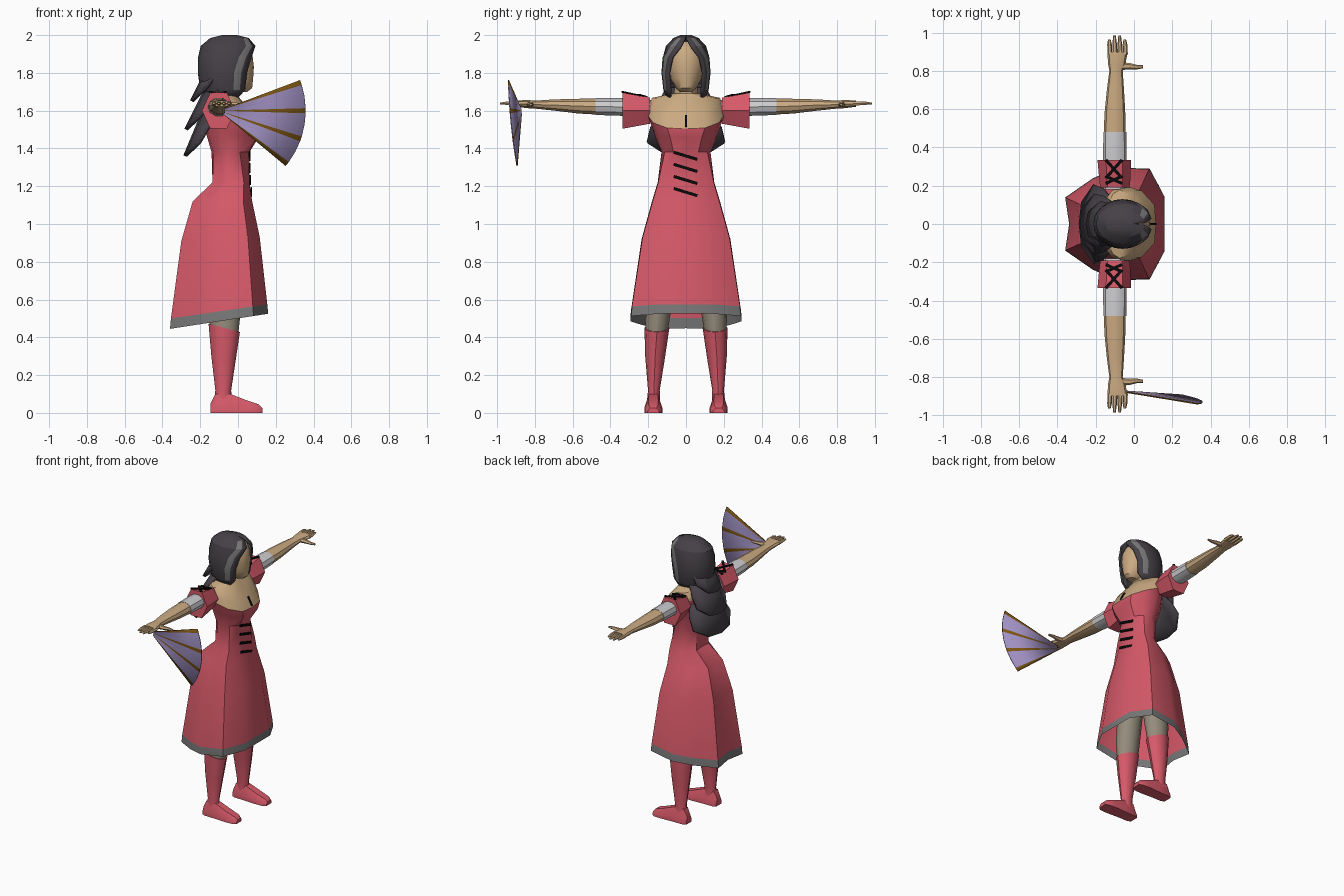
import bpy, bmesh
from math import sin, cos, pi, radians
from mathutils import Vector

if "Cube" in bpy.data.objects:
    bpy.data.objects.remove(bpy.data.objects["Cube"])


def material(name, r, g, b):
    m = bpy.data.materials.new(name)
    m.use_nodes = True
    m.diffuse_color = (r, g, b, 1)
    m.node_tree.nodes["Principled BSDF"].inputs["Base Color"].default_value = (r, g, b, 1)
    return m


RED = material("rose red cloth", .67, .1, .14)
SKIN = material("skin", .59, .4, .22)
HAIR = material("dark hair", .06, .052, .062)
GREY = material("grey", .19, .185, .185)
STOCKING = material("stocking", .3, .26, .2)
PURPLE = material("lilac paper", .35, .28, .54)
BROWN = material("brown wood", .2, .09, .006)
BLACK = material("black lace", .003, .003, .003)
WHITE = material("white cloth", .61, .61, .63)


def build(name, verts, faces, mats, thick=0, angle=35):
    """faces: list of (vertex indices, material index)"""
    me = bpy.data.meshes.new(name)
    bm = bmesh.new()
    vs = [bm.verts.new(v) for v in verts]
    for idx, mat in faces:
        bm.faces.new([vs[i] for i in idx]).material_index = mat
    bmesh.ops.recalc_face_normals(bm, faces=bm.faces)
    bm.to_mesh(me)
    bm.free()
    for m in mats:
        me.materials.append(m)
    ob = bpy.data.objects.new(name, me)
    bpy.context.scene.collection.objects.link(ob)
    bpy.ops.object.select_all(action='DESELECT')
    ob.select_set(True)
    bpy.context.view_layer.objects.active = ob
    bpy.ops.object.shade_smooth_by_angle(angle=radians(angle))
    if thick:
        mod = ob.modifiers.new("thickness", 'SOLIDIFY')
        mod.thickness, mod.offset = thick, 0
    return ob


def loft(name, rings, mats, rule=lambda i, j: 0, caps=(1, 1), closed=True, **kw):
    n = len(rings[0])
    faces = []
    for i in range(len(rings) - 1):
        for j in range(n if closed else n - 1):
            k = (j + 1) % n
            faces.append(((i*n + j, i*n + k, i*n + n + k, i*n + n + j), rule(i, j)))
    if caps[0]:
        faces.append((range(n), rule(0, 0)))
    if caps[1]:
        faces.append((range((len(rings) - 1)*n, len(rings)*n), rule(len(rings) - 2, 0)))
    return build(name, [p for r in rings for p in r], faces, mats, **kw)


def flat_ring(z, x, y, rx, ry, tilt=0, n=12):
    return [(x + rx*cos(2*pi*j/n), y + ry*sin(2*pi*j/n), z - tilt*cos(2*pi*j/n)) for j in range(n)]


def arm_ring(s, y, x, z, rx, rz, n=10):
    return [(x + rx*cos(2*pi*j/n), s*y, z + rz*sin(2*pi*j/n)) for j in range(n)]


def bar(name, p, q, normal, width=.016, thick=.008):
    p, q, nrm = Vector(p), Vector(q), Vector(normal).normalized()
    side = (q - p).cross(nrm).normalized()*width/2
    up = nrm*thick/2
    loft(name, [[c + side + up, c - side + up, c - side - up, c + side - up] for c in (p, q)], [BLACK])


# Half outlines of the skirt and of the bodice, mirrored into full rings
SKIRT = [(1, 0), (1, .48), (.7, .98), (0, 1), (-.46, .8), (-1, .47), (-.92, 0)]
BODICE = [(1, 0), (.95, .5), (.5, .87), (-.05, 1), (-.5, .87), (-.9, .5), (-1, 0)]


def body_ring(shape, zf, zb, xb, xf, w):
    full = shape + [(a, -b) for a, b in shape[-2:0:-1]]
    return [((xf + xb)/2 + a*(xf - xb)/2, b*w, (zf + zb)/2 + a*(zf - zb)/2) for a, b in full]


# Dress with grey hem
neckline = body_ring(BODICE, 1.505, 1.63, -.185, .115, .2)
loft("dress", [
    body_ring(SKIRT, .525, .445, -.36, .16, .295),
    body_ring(SKIRT, .575, .5, -.355, .155, .292),
    body_ring(SKIRT, .93, .91, -.3, .115, .235),
    body_ring(SKIRT, 1.12, 1.12, -.24, .075, .18),
    body_ring(SKIRT, 1.22, 1.22, -.135, .06, .15),
    body_ring(BODICE, 1.38, 1.38, -.14, .06, .13),
    body_ring(BODICE, 1.46, 1.5, -.175, .11, .17),
    neckline], [RED, GREY], lambda i, j: int(i == 0), caps=(0, 0))

# Chest, shoulders and neck
loft("chest_and_neck", [
    neckline,
    body_ring(BODICE, 1.59, 1.64, -.18, .07, .2),
    body_ring(BODICE, 1.665, 1.67, -.15, .01, .18),
    body_ring(BODICE, 1.69, 1.695, -.125, -.005, .065),
    body_ring(BODICE, 1.78, 1.78, -.11, .0, .052)], [SKIN], caps=(0, 1))
bar("chest_line", (.115, 0, 1.515), (.082, 0, 1.575), (.9, 0, .4), .01)

# Slanted lacing on the bodice
for k, x in enumerate((.063, .063, .064, .069)):
    z = 1.38 - .064*k
    bar("bodice_lace", (x, -.065, z), (x, .06, z - .038), (1, 0, 0))

for s, side in ((1, "left"), (-1, "right")):
    # Arm: white undersleeve, bare forearm, hand
    loft(side + "_undersleeve", [arm_ring(s, .18, -.1, 1.6, .06, .06),
                                 arm_ring(s, .33, -.1, 1.62, .062, .05),
                                 arm_ring(s, .48, -.1, 1.622, .06, .047)], [WHITE])
    loft(side + "_forearm", [arm_ring(s, .47, -.1, 1.622, .057, .045),
                             arm_ring(s, .57, -.1, 1.624, .055, .041),
                             arm_ring(s, .7, -.097, 1.63, .045, .031),
                             arm_ring(s, .8, -.094, 1.632, .035, .022),
                             arm_ring(s, .84, -.09, 1.635, .046, .023),
                             arm_ring(s, .9, -.086, 1.637, .053, .017)], [SKIN])
    for k, tip in enumerate((.965, .985, .985, .965)):
        x = -.126 + .027*k
        loft(side + "_finger", [arm_ring(s, .885, x, 1.637, .013, .013, 6),
                                arm_ring(s, .94, x - .002, 1.64, .012, .011, 6),
                                arm_ring(s, tip, x - .003, 1.638, .007, .006, 6)], [SKIN])
    thumb = [(-.08, .825, .022), (-.02, .825, .016), (.015, .82, .012), (.048, .822, .008)]
    loft(side + "_thumb", [[(x, s*y + r*cos(j*pi/3), 1.632 + r*.8*sin(j*pi/3)) for j in range(6)]
                           for x, y, r in thumb], [SKIN])

    # Puffed sleeve with crossed laces on top
    loft(side + "_puff_sleeve", [arm_ring(s, .19, -.1, 1.6, .075, .08, 6),
                                 arm_ring(s, .215, -.1, 1.6, .08, .085, 6),
                                 arm_ring(s, .335, -.103, 1.6, .088, .11, 6)], [RED], angle=20)
    for y0, y1 in ((.24, .335), (.212, .25)):
        for d in (-.042, .042):
            bar(side + "_sleeve_lace", (-.105 - d, s*y0, 1.635 + .18*y0),
                (-.105 + d, s*y1, 1.639 + .18*y1), (0, 0, 1))

    # Stocking, boot shaft, shoe
    loft(side + "_stocking", [flat_ring(.36, -.073, s*.16, .068, .052),
                              flat_ring(.55, -.07, s*.148, .086, .07),
                              flat_ring(1, -.07, s*.09, .09, .085)], [STOCKING])
    loft(side + "_boot", [flat_ring(.06, -.08, s*.172, .046, .035),
                          flat_ring(.12, -.078, s*.17, .042, .031),
                          flat_ring(.3, -.075, s*.163, .066, .053),
                          flat_ring(.45, -.073, s*.154, .083, .066, .022)], [RED])
    shoe = [(-.145, .032, .05), (-.12, .042, .1), (-.04, .043, .1), (.05, .048, .065), (.11, .044, .045), (.13, .03, .025)]
    loft(side + "_shoe", [[(x, s*.173 + a*w, b*h) for a, b in
                           ((-1, 0), (-1, .4), (-.55, 1), (.55, 1), (1, .4), (1, 0))]
                          for x, w, h in shoe], [RED])

# Face
loft("head", [flat_ring(z, x, 0, rx, ry, n=16) for z, x, rx, ry in (
    (1.7, .005, .045, .03), (1.72, -.005, .08, .055), (1.77, -.02, .1, .082), (1.83, -.028, .112, .098),
    (1.89, -.035, .112, .1), (1.94, -.04, .095, .085), (1.965, -.04, .06, .05))], [SKIN])

# Hair shell, open round the face, with a grey streak on each side
COLS = 18


def hair_ring(z, x, rx, ry, opening):
    angles = [radians(opening + (360 - 2*opening)*j/COLS) for j in range(COLS + 1)]
    return [(x + rx*cos(a), ry*sin(a), z) for a in angles]


loft("hair", [hair_ring(*r) for r in (
    (1.67, -.06, .1, .1, 55), (1.71, -.06, .135, .115, 45), (1.8, -.06, .148, .125, 45),
    (1.88, -.055, .152, .12, 36), (1.94, -.05, .143, .102, 14), (1.98, -.045, .1, .065, 3),
    (1.995, -.045, .04, .03, 1))], [HAIR, GREY],
    lambda i, j: int(j in (1, COLS - 2) and 0 < i < 5), caps=(0, 1), closed=False, thick=.01, angle=25)

# Layered locks down the back
for x0, z0, w0, x1, z1, w1 in ((-.16, 1.82, .08, -.245, 1.65, .115),
                               (-.165, 1.72, .1, -.275, 1.5, .155),
                               (-.18, 1.6, .12, -.28, 1.36, .205)):
    rows = []
    for t in (0, .55, 1):
        x, z, w = x0 + (x1 - x0)*t, z0 + (z1 - z0)*t, w0 + (w1 - w0)*min(1, t*1.4)
        rows.append([(x + .075*abs(a)**3, a*w, z + .07*t*abs(a)**3) for a in (-1, -.55, 0, .55, 1)])
    loft("back_hair_lock", rows, [HAIR], caps=(0, 0), closed=False, thick=.02, angle=20)

# Folding fan in the right hand
def fan_point(r, deg):
    dx, dz = r*cos(radians(deg)), r*sin(radians(deg))
    return (-.1 + dx, -.87 - .134*dx - .079*dz, 1.6 + dz)


stops, kinds = [], []
for k in range(4):
    mid = -38 + 19*k
    stops += [mid - 1.7, mid + 1.7]
    kinds.append(1)
    if k < 3:
        stops.append(mid + 9.5)
        kinds += [0, 0]
loft("fan", [[fan_point(r, a) for a in stops] for r in (.03, .458)], [PURPLE, BROWN],
     lambda i, j: kinds[j], caps=(0, 0), closed=False, thick=.006)
